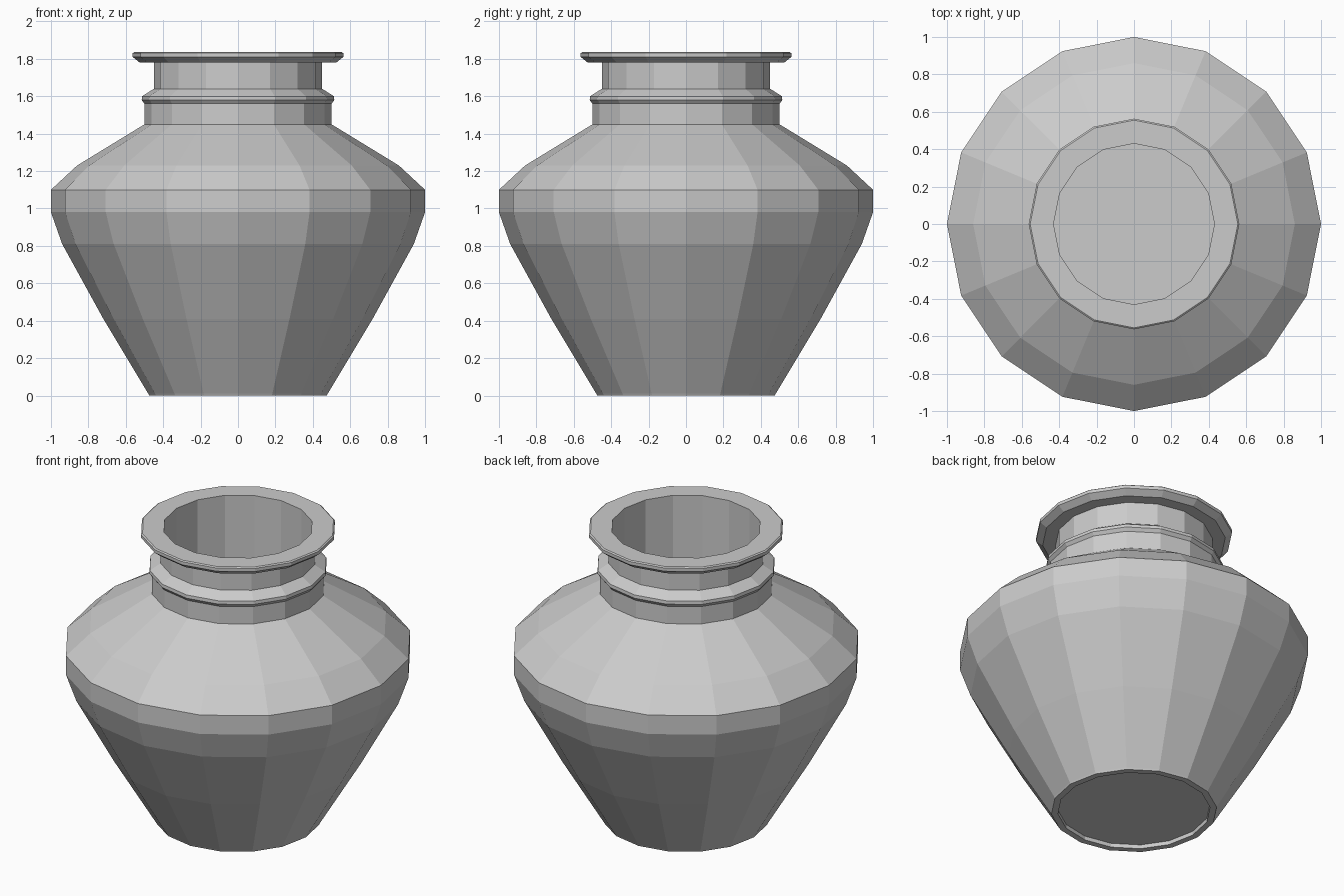
import bpy, bmesh
from math import cos, sin, tau

if "Cube" in bpy.data.objects:
    bpy.data.objects.remove(bpy.data.objects["Cube"])

SIDES = 16


def lathe(name, profile):
    """Revolve (radius, height) points about z into a flat-shaded solid."""
    bm = bmesh.new()
    rings = []
    for r, z in profile:
        if r == 0:
            rings.append([bm.verts.new((0, 0, z))] * SIDES)
        else:
            rings.append([bm.verts.new((r * cos(tau * i / SIDES), r * sin(tau * i / SIDES), z))
                          for i in range(SIDES)])
    for a, b in zip(rings, rings[1:]):
        for i in range(SIDES):
            j = (i + 1) % SIDES
            quad = list(dict.fromkeys((a[i], a[j], b[j], b[i])))
            bm.faces.new(quad)
    bmesh.ops.recalc_face_normals(bm, faces=bm.faces)
    mesh = bpy.data.meshes.new(name)
    bm.to_mesh(mesh)
    bm.free()
    ob = bpy.data.objects.new(name, mesh)
    bpy.context.collection.objects.link(ob)
    return ob


# Recessed underside and foot ring
foot = [(0, 0.025), (0.437, 0.025), (0.437, 0), (0.475, 0), (0.48, 0.01)]
# Belly and shoulder
belly = [(0.72, 0.41), (0.94, 0.81), (1.0, 0.98), (1.0, 1.10), (0.86, 1.23), (0.50, 1.45)]
# Neck with raised collar
neck = [(0.50, 1.56), (0.515, 1.58), (0.513, 1.60), (0.45, 1.64), (0.45, 1.78)]
# Flared lip
lip = [(0.525, 1.78), (0.563, 1.81), (0.563, 1.83), (0.555, 1.836), (0.43, 1.836)]
# Straight inner wall and floor
inside = [(0.43, 0.03), (0, 0.03)]

lathe("pot", foot + belly + neck + lip + inside)
